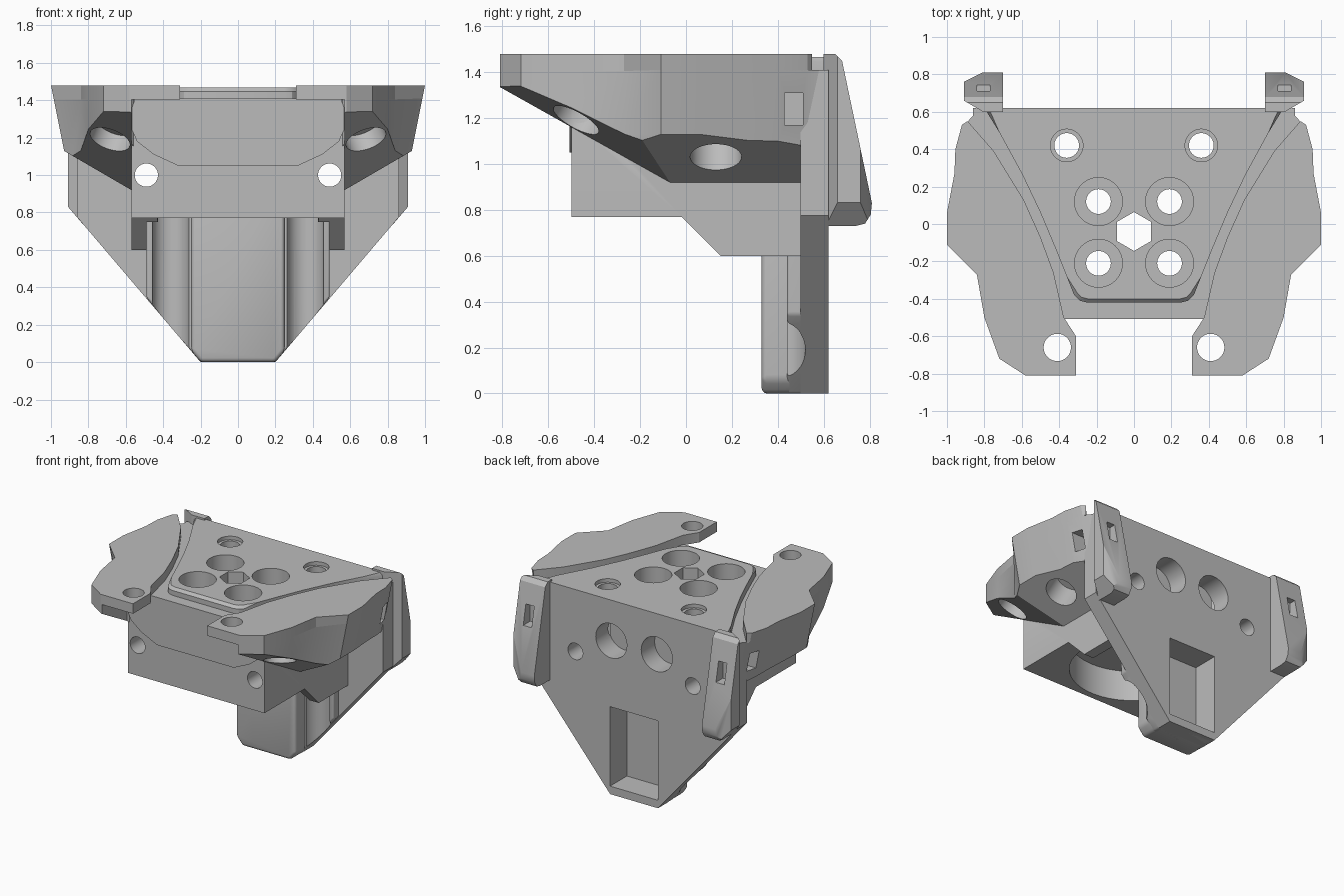
import bpy, bmesh
from mathutils import Vector, Matrix

old = bpy.data.objects.get("Cube")
if old:
    bpy.data.objects.remove(old, do_unlink=True)

grey = bpy.data.materials.new("plain_grey")
grey.use_nodes = True
grey.diffuse_color = (0.5, 0.5, 0.5, 1)
grey.node_tree.nodes["Principled BSDF"].inputs["Base Color"].default_value = (0.5, 0.5, 0.5, 1)

TOP = 1.48      # highest surface
SHELF = 1.41    # strip around the raised deck
DOWN = Vector((0, 0, -1))


def make(name, bm, collection=None):
    bmesh.ops.recalc_face_normals(bm, faces=bm.faces[:])
    mesh = bpy.data.meshes.new(name)
    bm.to_mesh(mesh)
    bm.free()
    mesh.materials.append(grey)
    ob = bpy.data.objects.new(name, mesh)
    (collection or bpy.context.scene.collection).objects.link(ob)
    return ob


def prism(pts, lo, hi, axis="z", taper=0.0):
    """Extrude an outline along an axis; taper pulls the widest points inward below TOP."""
    bm = bmesh.new()
    rings = []
    for h in (lo, hi):
        ring = []
        for a, b in pts:
            if axis == "z":
                co = (a - (taper * (TOP - h) if a > 0.9 else 0), b, h)
            elif axis == "y":
                co = (a, h, b)
            else:
                co = (h, a, b)
            ring.append(bm.verts.new(co))
        rings.append(ring)
        bm.faces.new(ring)
    n = len(pts)
    for i in range(n):
        j = (i + 1) % n
        bm.faces.new((rings[0][i], rings[0][j], rings[1][j], rings[1][i]))
    return bm


def rect(x0, x1, y0, y1):
    return [(x0, y0), (x1, y0), (x1, y1), (x0, y1)]


def slice_off(bm, point, normal):
    """Remove everything on the normal's side of a plane and cap the cut."""
    geom = bm.verts[:] + bm.edges[:] + bm.faces[:]
    bmesh.ops.bisect_plane(bm, geom=geom, plane_co=point, plane_no=normal, clear_outer=True)
    bmesh.ops.holes_fill(bm, edges=[e for e in bm.edges if e.is_boundary], sides=0)


def mirrored(pts):
    return pts + [(-x, y) for x, y in reversed(pts)]


holes = bpy.data.collections.new("hole_cutters")
bores = bpy.data.collections.new("bore_cutters")
for c in (holes, bores):
    bpy.context.scene.collection.children.link(c)


def drill(x, y, z, direction, r, length, sides=48, coll=holes):
    d = Vector(direction).normalized()
    turn = Matrix() if abs(d.z) > 0.999 else d.to_track_quat("Z", "Y").to_matrix().to_4x4()
    bm = bmesh.new()
    bmesh.ops.create_cone(bm, cap_ends=True, segments=sides, radius1=r, radius2=r,
                          depth=length, matrix=Matrix.Translation((x, y, z)) @ turn)
    make("cutter", bm, coll).hide_render = True


def slot(pts, lo, hi, axis, coll=holes):
    make("cutter", prism(pts, lo, hi, axis), coll).hide_render = True


# Cutters: screw holes, counterbores, round pockets and slots
for s in (1, -1):
    for y in (0.12, -0.21):
        drill(s * 0.19, y, 1.0, DOWN, 0.066, 1.2)
        drill(s * 0.19, y, 1.45, DOWN, 0.128, 0.26)
    drill(s * 0.36, 0.42, 0.8, DOWN, 0.066, 1.8)
    drill(s * 0.36, 0.42, 1.5, DOWN, 0.087, 0.12)
    drill(s * 0.36, 0.42, 0.4, DOWN, 0.1, 1.1)
    drill(s * 0.41, -0.66, 1.4, DOWN, 0.073, 0.8)
    drill(s * 0.49, 0, 1.0, (0, 1, 0), 0.062, 2)
    drill(s * 0.19, 0.61, 1.16, (0, 1, 0), 0.13, 0.3)
    drill(s * 0.76, 0.13, 1.03, (s * 0.5, 0, -0.86), 0.112, 0.36)
    drill(s * 0.685, -0.48, 1.19, (s * 0.305, -0.465, -0.83), 0.112, 0.2)
    slot(rect(0.43, 0.51, 1.17, 1.31), s * 0.8, s * 1.05, "x")
    slot(rect(s * 0.77, s * 0.84, 1.15, 1.3), 0.66, 0.9, "y")
drill(0, -0.04, 1.1, DOWN, 0.104, 1.2, sides=6)
slot(rect(-0.2, 0.2, 0.06, 0.66), 0.42, 0.8, "y")
drill(0, -0.02, 0.75, DOWN, 0.43, 0.5, sides=64, coll=bores)
slot(rect(-0.49, 0.49, 0, 0.48), 0.4, 0.77, "z", bores)

parts = []


def add(name, bm, bevel=0.0, extra=None):
    ob = make(name, bm)
    if bevel:
        m = ob.modifiers.new("soft_edges", "BEVEL")
        m.width, m.segments, m.limit_method = bevel, 3, "ANGLE"
    for c in [holes] + ([extra] if extra else []):
        m = ob.modifiers.new("cut", "BOOLEAN")
        m.operation, m.solver = "DIFFERENCE", "EXACT"
        m.operand_type, m.collection = "COLLECTION", c
    parts.append(ob)


def add_pair(name, bm, bevel=0.0):
    other = bm.copy()
    bmesh.ops.scale(other, vec=(-1, 1, 1), verts=other.verts[:])
    add("left_" + name, bm, bevel)
    add("right_" + name, other, bevel)


# Central block with a stepped lower edge and a shallow raised front panel
add("central_block", prism([(-0.498, 0.77), (-0.02, 0.77), (0.15, 0.6), (0.52, 0.6),
                            (0.52, SHELF), (-0.498, SHELF)], -0.57, 0.57, "x"), extra=bores)
panel = [(0.32, 1.05), (0.45, 1.11), (0.54, 1.18), (0.57, 1.25), (0.57, 1.35), (0.55, SHELF)]
add("front_panel", prism(mirrored(panel), -0.507, -0.47, "y"))

# Raised deck with a flared outline and a chamfered rim
deck = [(0.25, -0.42), (0.29, -0.41), (0.32, -0.38), (0.36, -0.28), (0.42, -0.13),
        (0.5, 0.06), (0.6, 0.27), (0.72, 0.49), (0.8, 0.62)]
deck_mesh = prism(mirrored(deck), 1.37, 1.467)
rim = [e for e in deck_mesh.edges
       if all(v.co.z > 1.46 for v in e.verts) and any(v.co.y < 0.61 for v in e.verts)]
bmesh.ops.bevel(deck_mesh, geom=rim, offset=0.02, segments=1, affect="EDGES")
add("raised_deck", deck_mesh)

# Back plate, thick rib and central column share the slanted lower sides
plate = [(0.2, 0), (0.86, 0.775), (0.86, SHELF)]
add("back_plate", prism(mirrored(plate), 0.5, 0.62, "y"))
rib = [(0.2, 0), (0.49, 0.345), (0.49, 1.0)]
add("rib", prism(mirrored(rib), 0.44, 0.6, "y"), 0.012)
column = [(0.2, 0), (0.25, 0.06), (0.25, 1.0)]
add("column", prism(mirrored(column), 0.33, 0.6, "y"), 0.022)

# Wings: thin top layer and a faceted body beneath
outer = [(0.58, -0.81), (0.72, -0.72), (0.8, -0.5), (0.84, -0.27), (1.0, -0.11),
         (1.0, 0.06), (0.96, 0.27), (0.955, 0.4), (0.92, 0.53)]
inner = [(0.89, 0.55), (0.75, 0.39), (0.59, 0.13), (0.5, -0.07), (0.43, -0.26),
         (0.375, -0.5), (0.31, -0.6), (0.31, -0.81)]
add_pair("wing_top", prism(outer + inner, SHELF - 0.005, TOP, taper=0.2))

body = prism(outer + [(0.86, 0.58), (0.55, 0.58), (0.55, -0.49), (0.57, -0.51), (0.57, -0.81)],
             0.75, SHELF, taper=0.2)
slice_off(body, (0.57, 0, 0.92), (0.5, 0, -0.86))
slice_off(body, (0.57, -0.07, 0.92), (0.305, -0.465, -0.83))
add_pair("wing_body", body)

# Rear ears, leaning outward toward the bottom
ear = prism([(0.6, TOP), (0.65, TOP), (0.68, 1.45), (0.81, 0.83), (0.805, 0.78), (0.78, 0.74),
             (0.74, 0.73), (0.6, 0.73)], 0.7, 0.91, "x")
slice_off(ear, (0.9, 0.82, 0.82), (0.76, 0, -0.65))
slice_off(ear, (0.91, 0.66, 1), (0.5, -0.86, 0))
slice_off(ear, (0.91, 0.76, 1), (0.45, 0.9, 0))
add_pair("ear", ear)

# Bake the modifiers, remove cutters and shade
bpy.context.view_layer.update()
deps = bpy.context.evaluated_depsgraph_get()
baked = [bpy.data.meshes.new_from_object(ob.evaluated_get(deps)) for ob in parts]
for ob, mesh in zip(parts, baked):
    ob.modifiers.clear()
    ob.data = mesh
    mesh.materials.clear()
    mesh.materials.append(grey)
for c in (holes, bores):
    for ob in list(c.objects):
        bpy.data.objects.remove(ob, do_unlink=True)
    bpy.data.collections.remove(c)
bpy.ops.object.select_all(action="DESELECT")
for ob in parts:
    ob.select_set(True)
bpy.context.view_layer.objects.active = parts[0]
bpy.ops.object.shade_smooth_by_angle(angle=0.5)
